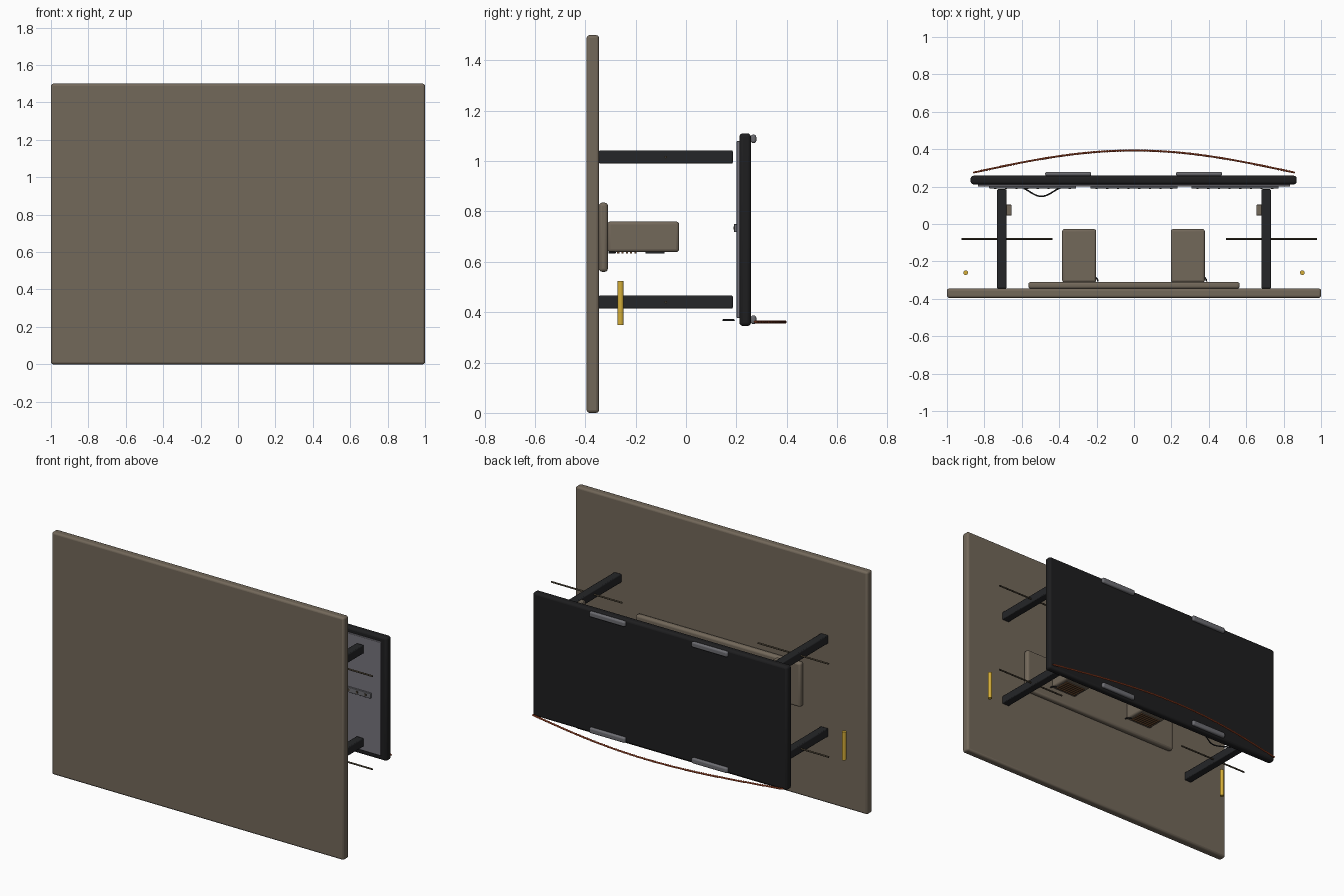
import bpy
import math
from mathutils import Vector

cube = bpy.data.objects.get("Cube")
if cube:
    bpy.data.objects.remove(cube, do_unlink=True)


def material(name, r, g, b):
    m = bpy.data.materials.new(name)
    m.use_nodes = True
    m.diffuse_color = (r, g, b, 1)
    m.node_tree.nodes["Principled BSDF"].inputs["Base Color"].default_value = (r, g, b, 1)
    return m


TAUPE = material("taupe", 0.17, 0.138, 0.102)
BLACK = material("panel black", 0.013, 0.013, 0.014)
CHARCOAL = material("post charcoal", 0.018, 0.019, 0.021)
GREY = material("backing grey", 0.18, 0.175, 0.2)
STEEL = material("handle grey", 0.15, 0.15, 0.165)
ORANGE = material("cable orange", 0.5, 0.09, 0.03)
YELLOW = material("yellow", 0.66, 0.42, 0.04)
BRONZE = material("dark bronze", 0.07, 0.055, 0.035)
COPPER = material("copper brown", 0.22, 0.1, 0.04)


def box(name, x, y, z, mat, bevel=0.0, segments=3):
    """Box from its (min, max) range along each axis, with rounded edges."""
    ranges = (x, y, z)
    bpy.ops.mesh.primitive_cube_add(size=1, location=[(a + b) / 2 for a, b in ranges])
    ob = bpy.context.object
    ob.name = name
    ob.scale = [b - a for a, b in ranges]
    bpy.ops.object.transform_apply(location=False, rotation=False, scale=True)
    ob.data.materials.append(mat)
    if bevel:
        mod = ob.modifiers.new("rounded edges", "BEVEL")
        mod.width = bevel
        mod.segments = segments
        bpy.ops.object.shade_smooth_by_angle()
    return ob


def rod(name, centre, radius, length, axis, mat):
    bpy.ops.mesh.primitive_cylinder_add(vertices=20, radius=radius, depth=length, location=centre)
    ob = bpy.context.object
    ob.name = name
    if axis == "x":
        ob.rotation_euler.y = math.pi / 2
    ob.data.materials.append(mat)
    bpy.ops.object.shade_smooth_by_angle()


def tube(name, points, radius, mat):
    curve = bpy.data.curves.new(name, "CURVE")
    curve.dimensions = "3D"
    curve.bevel_depth = radius
    curve.bevel_resolution = 2
    curve.use_fill_caps = True
    spline = curve.splines.new("POLY")
    spline.points.add(len(points) - 1)
    for p, co in zip(spline.points, points):
        p.co = (*co, 1)
    curve.materials.append(mat)
    bpy.context.collection.objects.link(bpy.data.objects.new(name, curve))


# Large front plate and the pad behind it
box("front_plate", (-1, 1), (-0.395, -0.345), (0, 1.5), TAUPE, 0.012)
box("mounting_pad", (-0.565, 0.565), (-0.346, -0.31), (0.56, 0.835), TAUPE, 0.013)

# Two arms on the pad, with traces, a dark plate and a short lead beneath
for side, cx in (("right", -0.293), ("left", 0.288)):
    box(side + "_arm", (cx - 0.091, cx + 0.091), (-0.312, -0.027), (0.638, 0.76), TAUPE, 0.012)
    for i in range(6):
        y = -0.29 + i * 0.017
        box(f"{side}_trace_{i + 1}", (cx - 0.07, cx + 0.07), (y, y + 0.008), (0.633, 0.639), COPPER)
    box(side + "_under_plate", (cx - 0.06, cx + 0.06), (-0.16, -0.085), (0.632, 0.639), CHARCOAL)
    lead = []
    for i in range(9):
        t = i / 8 * math.pi / 2
        lead.append((cx + 0.075 + 0.025 * math.sin(t), -0.282 - 0.026 * (1 - math.cos(t)), 0.637))
    tube(side + "_lead", lead, 0.004, BLACK)

# Posts, cross rods, clips and yellow pegs
for side, s in (("right", -1), ("left", 1)):
    px = s * 0.707
    for level, z in (("lower", 0.44), ("upper", 1.016)):
        box(f"{side}_{level}_post", (px - 0.025, px + 0.025), (-0.346, 0.186),
            (z - 0.026, z + 0.026), CHARCOAL, 0.005, 2)
        rod(f"{side}_{level}_cross_rod", (0.028 + px, -0.08, z), 0.005, 0.485, "x", BRONZE)
    inner = sorted((s * 0.655, s * 0.685))
    box(side + "_post_clip", inner, (0.045, 0.103), (0.997, 1.035), TAUPE, 0.004, 2)
    rod(side + "_peg", (s * 0.9, -0.26, 0.437), 0.0125, 0.175, "z", YELLOW)

# Rear panel with its inner backing sheet and light strips
box("rear_panel", (-0.873, 0.87), (0.212, 0.258), (0.345, 1.11), BLACK, 0.014)
box("backing_sheet", (-0.835, 0.835), (0.201, 0.214), (0.377, 1.08), GREY, 0.003, 2)
for i, cx in enumerate((-0.542, 0.0, 0.54)):
    box(f"strip_{i + 1}", (cx - 0.233, cx + 0.233), (0.191, 0.203), (0.718, 0.75), STEEL, 0.002, 2)
    for j in range(8):
        x = cx - 0.2 + j * 0.057
        box(f"strip_{i + 1}_dot_{j + 1}", (x - 0.006, x + 0.006), (0.188, 0.192),
            (0.728, 0.74), BRONZE)

# Grips along the top and bottom of the rear panel
for side, cx in (("right", -0.352), ("left", 0.348)):
    for level, z in (("lower", 0.37), ("upper", 1.088)):
        box(f"{side}_{level}_grip", (cx - 0.123, cx + 0.123), (0.257, 0.279),
            (z - 0.017, z + 0.017), STEEL, 0.009)

# Bowed cable of two twisted strands
for strand in range(2):
    path = []
    for i in range(361):
        t = i / 180 - 1
        turn = math.tau * 30 * t + math.pi * strand
        centre = Vector((0.858 * t, 0.275 + 0.118 * math.cos(t * math.pi / 2), 0.361))
        path.append(centre + Vector((0, math.cos(turn), math.sin(turn))) * 0.003)
    tube(f"bowed_cable_{strand + 1}", path, 0.0035, ORANGE)

# Small hanging wire inside the panel
wire = []
for i in range(25):
    t = i / 24
    wire.append((-0.59 + 0.19 * t, 0.19 - 0.042 * math.sin(math.pi * t) ** 1.3, 0.368))
tube("loose_wire", wire, 0.004, CHARCOAL)
